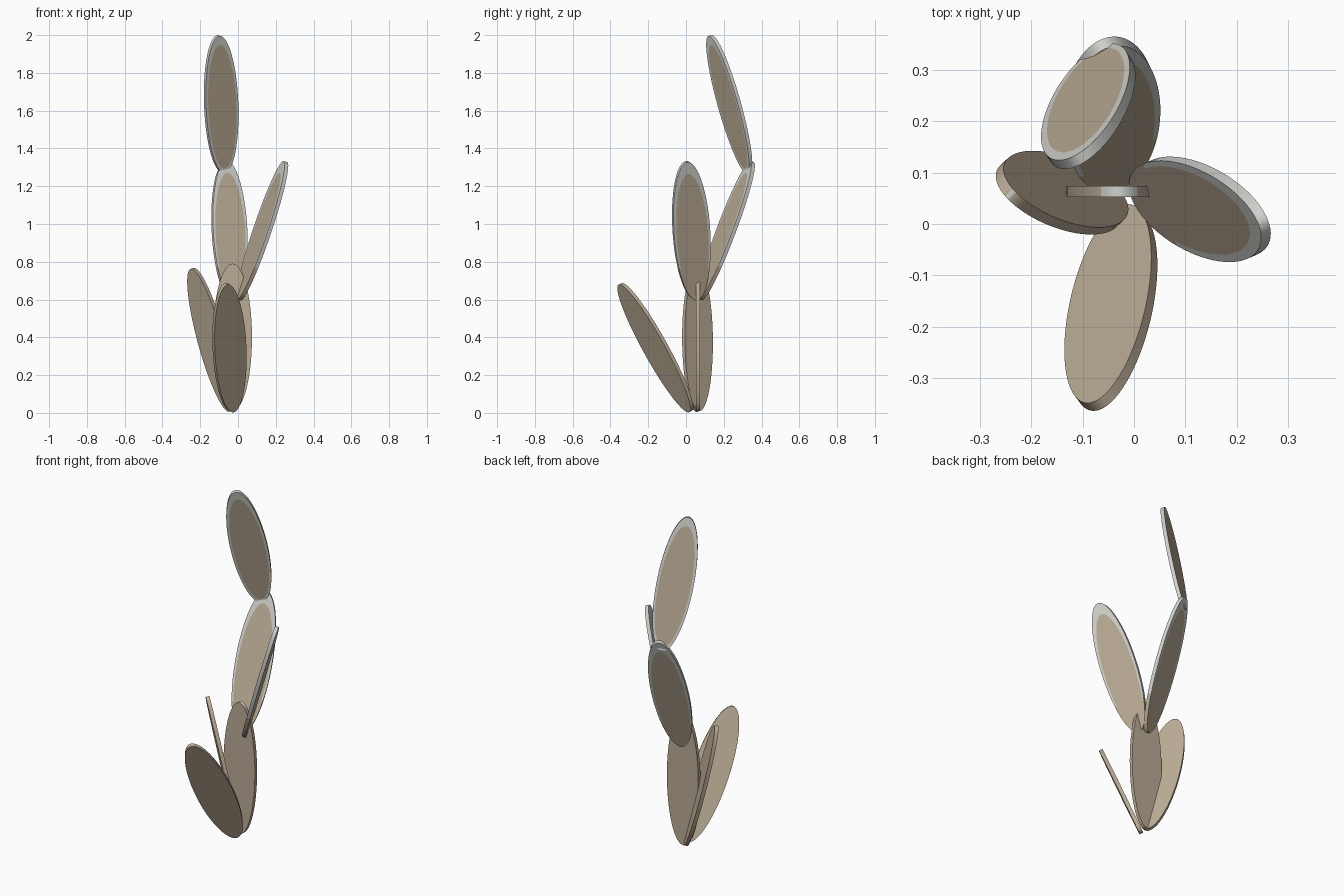
import bpy, bmesh, math
from mathutils import Vector

if "Cube" in bpy.data.objects:
    bpy.data.objects.remove(bpy.data.objects["Cube"])

HALF_WIDTH, HALF_LEN, HALF_THICK, SEG = 0.1, 0.387, 0.0105, 72
EDGE_HEIGHT = 0.765          # pad margins turn grey above this height


def material(name, col):
    m = bpy.data.materials.new(name)
    m.diffuse_color = (*col, 1)
    m.use_nodes = True
    m.node_tree.nodes["Principled BSDF"].inputs["Base Color"].default_value = m.diffuse_color
    return m


brown = material("pad_brown", (0.49, 0.405, 0.30))
grey = material("pale_grey_margin", (0.64, 0.64, 0.61))


def pad(name, base, tip, across, half_width=HALF_WIDTH, shift=-0.028):
    """Thin oval disc from base to tip, its width following 'across'."""
    base, tip = Vector(base), Vector(tip)
    mid = (base + tip) / 2
    length = (tip - base).normalized()
    b = (tip - base).length / 2
    width = Vector(across)
    width = (width - length * width.dot(length)).normalized()
    normal = width.cross(length).normalized()

    bm = bmesh.new()

    def ring(sw, sl, off, side):
        return [bm.verts.new(mid + width * (half_width * sw * math.cos(a))
                             + length * (b * sl * math.sin(a) + off)
                             + normal * (side * HALF_THICK))
                for a in (2 * math.pi * i / SEG for i in range(SEG))]

    outer = {s: ring(1, 1, 0, s) for s in (1, -1)}
    inner = {s: ring(0.87, 0.9, shift, s) for s in (1, -1)}
    margin = []
    for i in range(SEG):
        j = (i + 1) % SEG
        margin.append(bm.faces.new((outer[1][i], outer[-1][i], outer[-1][j], outer[1][j])))
        for s in (1, -1):
            margin.append(bm.faces.new((outer[s][i], outer[s][j], inner[s][j], inner[s][i])))
    for s in (1, -1):
        bm.faces.new(inner[s])
    # grey margin only on the higher part of the plant
    for f in margin:
        if f.calc_center_median().z > EDGE_HEIGHT:
            f.material_index = 1
    bmesh.ops.recalc_face_normals(bm, faces=bm.faces)
    me = bpy.data.meshes.new(name)
    bm.to_mesh(me)
    bm.free()
    me.materials.append(brown)
    me.materials.append(grey)
    ob = bpy.data.objects.new(name, me)
    bpy.context.collection.objects.link(ob)
    bpy.context.view_layer.objects.active = ob
    ob.select_set(True)
    bpy.ops.object.shade_smooth_by_angle(angle=math.radians(35))
    ob.select_set(False)


# lower pads growing from the ground
pad("main_pad", (-0.029, 0.063, 0.01), (-0.029, 0.063, 0.79), (1, 0, 0), 0.103)
pad("front_pad", (-0.025, 0.025, 0.008), (-0.065, -0.35, 0.682), (0.82, 0.48, 0.30))
pad("left_pad", (-0.037, 0.061, 0.008), (-0.243, 0.061, 0.765), (0.65, -0.75, 0.17))
# upper pads
pad("right_pad", (0.004, 0.055, 0.6), (0.252, 0.002, 1.33), (0.4, -0.93, 0), 0.103)
pad("back_pad", (-0.03, 0.075, 0.6), (-0.06, 0.35, 1.33), (0.87, 0.43, 0))
pad("top_pad", (-0.073, 0.331, 1.272), (-0.105, 0.127, 1.997), (0.84, 0.5, 0.15), 0.1, -0.012)
